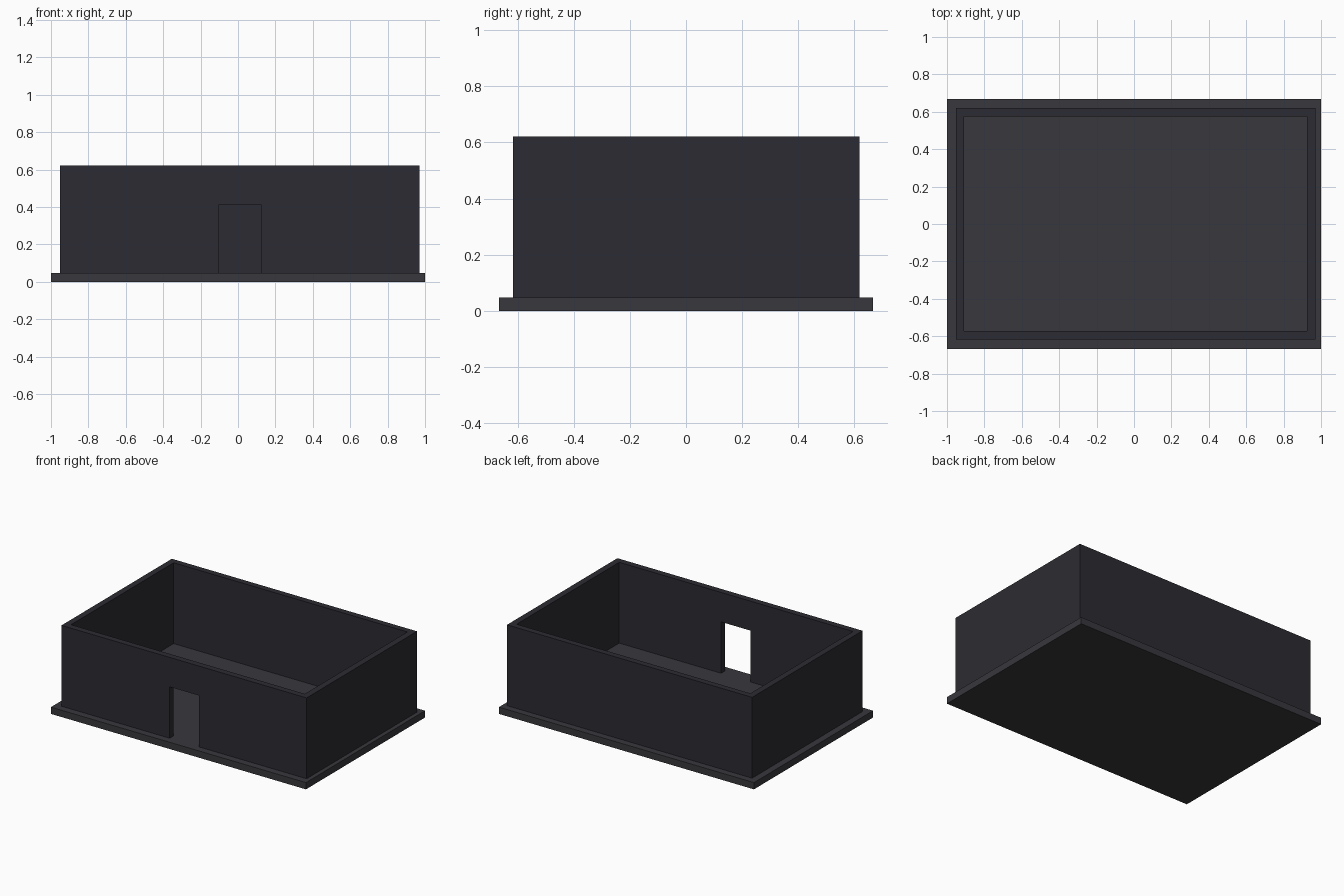
import bpy

if "Cube" in bpy.data.objects:
    bpy.data.objects.remove(bpy.data.objects["Cube"])


def material(name, color):
    mat = bpy.data.materials.new(name)
    mat.diffuse_color = (*color, 1)
    mat.use_nodes = True
    mat.node_tree.nodes["Principled BSDF"].inputs["Base Color"].default_value = mat.diffuse_color
    return mat


def box(name, x, y, z, mat=None):
    """Box spanning the given (min, max) ranges."""
    spans = (x, y, z)
    bpy.ops.mesh.primitive_cube_add(size=1, location=[(a + b) / 2 for a, b in spans])
    ob = bpy.context.object
    ob.name = name
    ob.scale = [b - a for a, b in spans]
    bpy.ops.object.transform_apply(location=True, rotation=False, scale=True)
    if mat:
        ob.data.materials.append(mat)
    return ob


def cut(target, cutter):
    """Subtract the cutter, then remove it."""
    mod = target.modifiers.new("cut", 'BOOLEAN')
    mod.operation = 'DIFFERENCE'
    mod.solver = 'EXACT'
    mod.object = cutter
    bpy.context.view_layer.objects.active = target
    bpy.ops.object.modifier_apply(modifier=mod.name)
    bpy.data.objects.remove(cutter, do_unlink=True)


wall_mat = material("dark_wall", (0.025, 0.024, 0.032))
base_mat = material("dark_floor", (0.040, 0.038, 0.045))

BASE_TOP, WALL_TOP = 0.048, 0.621

# Floor slab
box("floor_slab", (-1, 1), (-0.667, 0.667), (0, BASE_TOP), base_mat)

# Open-topped walls with a doorway in the front
walls = box("walls", (-0.952, 0.97), (-0.617, 0.619), (BASE_TOP, WALL_TOP), wall_mat)
cut(walls, box("room_cutter", (-0.908, 0.925), (-0.573, 0.576), (-0.1, 0.8), wall_mat))
cut(walls, box("door_cutter", (-0.104, 0.126), (-0.7, -0.5), (-0.1, 0.412), wall_mat))
